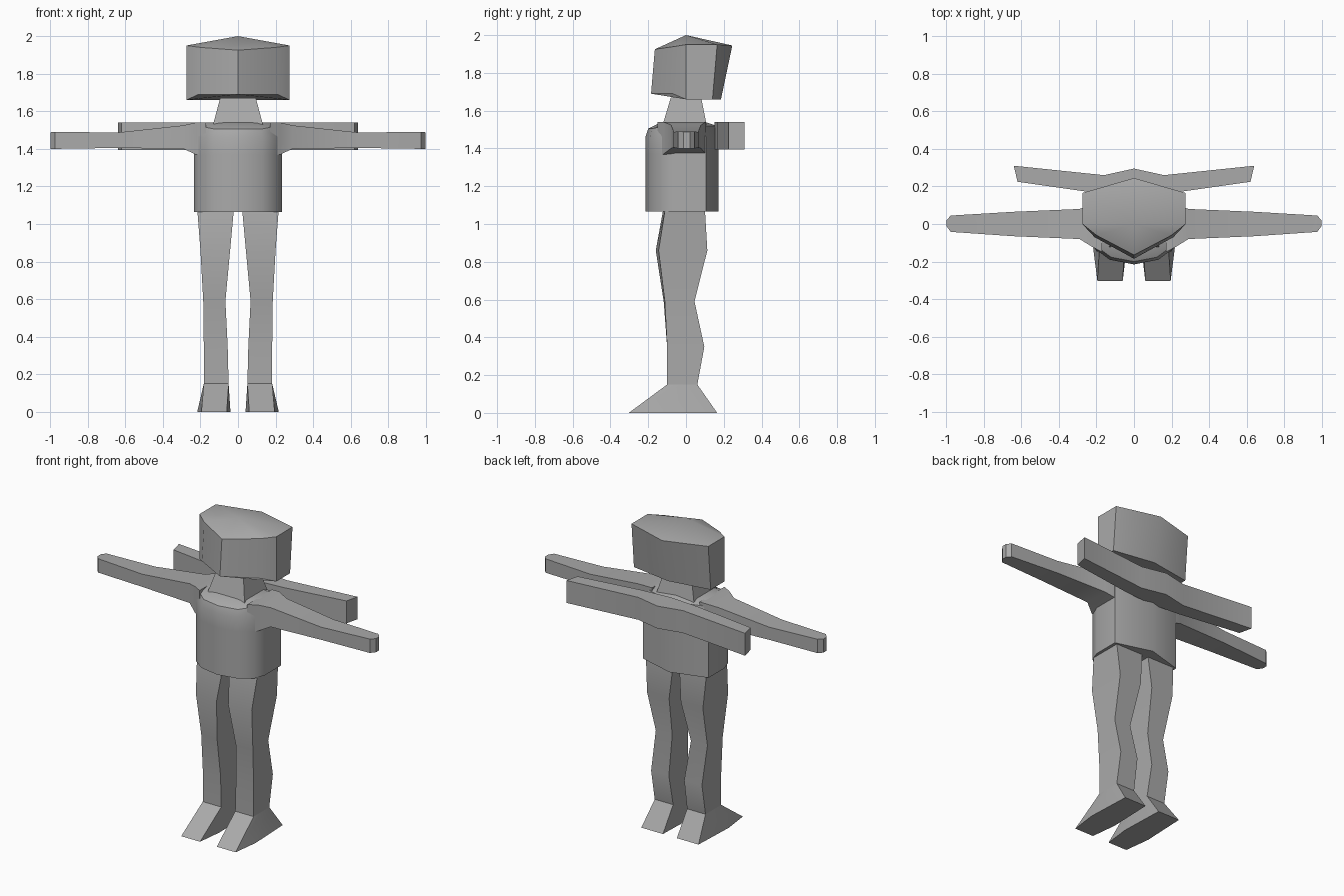
import bpy, math

if "Cube" in bpy.data.objects:
    bpy.data.objects.remove(bpy.data.objects["Cube"])

grey = bpy.data.materials.new("plain grey")
grey.diffuse_color = (0.4, 0.4, 0.4, 1)
grey.use_nodes = True
grey.node_tree.nodes["Principled BSDF"].inputs["Base Color"].default_value = grey.diffuse_color


def loft(name, rings, angle=35, apex=None):
    """Skin a stack of equal-length rings; close the end with a cap or an apex."""
    n = len(rings[0])
    verts = [p for r in rings for p in r]
    faces = [list(range(n))[::-1]]
    for k in range(len(rings) - 1):
        a, b = k * n, (k + 1) * n
        faces += [[a + i, a + (i + 1) % n, b + (i + 1) % n, b + i] for i in range(n)]
    last = (len(rings) - 1) * n
    if apex:
        verts.append(apex)
        faces += [[last + i, last + (i + 1) % n, len(verts) - 1] for i in range(n)]
    else:
        faces.append([last + i for i in range(n)])
    me = bpy.data.meshes.new(name)
    me.from_pydata(verts, [], faces)
    ob = bpy.data.objects.new(name, me)
    bpy.context.collection.objects.link(ob)
    me.materials.append(grey)
    bpy.ops.object.select_all(action='DESELECT')
    ob.select_set(True)
    bpy.context.view_layer.objects.active = ob
    bpy.ops.object.mode_set(mode='EDIT')
    bpy.ops.mesh.select_all(action='SELECT')
    bpy.ops.mesh.normals_make_consistent(inside=False)
    bpy.ops.object.mode_set(mode='OBJECT')
    bpy.ops.object.shade_smooth_by_angle(angle=math.radians(angle))
    return ob


def sym(half):
    """Close a half outline that starts and ends on the centre plane."""
    return half + [(-x, y, z) for x, y, z in half[-2:0:-1]]


# head: five-sided half outline with a shallow pointed crown
loft("head", [
    sym([(0, -.185, 1.69), (.21, -.07, 1.69), (.275, 0, 1.66), (.275, .14, 1.66), (0, .185, 1.66)]),
    sym([(0, -.165, 1.925), (.20, -.06, 1.94), (.275, 0, 1.95), (.275, .165, 1.95), (0, .245, 1.945)]),
], apex=(0, 0, 2))

# neck
loft("neck", [[(x * a, y0 if y < 0 else y1, z) for x, y in ((-1, -1), (1, -1), (1, 1), (-1, 1))]
              for a, y0, y1, z in ((.135, -.125, .11, 1.52), (.095, -.08, .08, 1.67))])

# torso: rounded front, flat sides, shallow ridged back
plan = [(0, -.215), (.13, -.19), (.21, -.13), (.235, -.06), (.235, .105), (0, .172)]
loft("torso", [sym([(x * s, y * t, z - d * (y < -.15)) for x, y in plan])
               for s, t, z, d in ((1, 1, 1.065, 0), (1, 1, 1.37, 0), (1, 1, 1.46, 0),
                                  (.94, .93, 1.52, .015), (.80, .6, 1.54, 0))])

# back board: long strip bent forward at the middle
outline = sym([(0, .295), (.16, .26), (.64, .31), (.62, .225), (.20, .165), (0, .15)]
              and [(0, .295, 0), (.16, .26, 0), (.64, .31, 0), (.62, .225, 0), (.20, .165, 0), (0, .15, 0)])
loft("back_board", [[(x, y, z) for x, y, _ in outline] for z in (1.395, 1.54)], angle=25)

for side, s in (("left", 1), ("right", -1)):
    # arm: x, front y, back y, bottom z, top z
    loft(side + "_arm", [[(s * x, y0, z0), (s * x, y1, z0), (s * x, y1, z1), (s * x, y0, z1)]
                         for x, y0, y1, z0, z1 in ((.17, -.15, .105, 1.36, 1.54),
                                                   (.225, -.12, .105, 1.37, 1.54),
                                                   (.29, -.08, .08, 1.4, 1.525),
                                                   (.64, -.065, .065, 1.405, 1.487),
                                                   (.975, -.042, .045, 1.4, 1.49),
                                                   (.998, -.012, .02, 1.4, 1.488))])
    # leg: z, inner x, outer x, inner front y, outer front y, back y
    loft(side + "_leg", [[(s * xi, fi, z), (s * xo, fo, z), (s * xo, b, z), (s * xi, b, z)]
                         for z, xi, xo, fi, fo, b in ((.15, .05, .182, -.1, -.1, .06),
                                                      (.35, .055, .182, -.1, -.1, .097),
                                                      (.59, .067, .185, -.118, -.112, .045),
                                                      (.86, .042, .2, -.16, -.145, .113),
                                                      (1.08, .022, .217, -.12, -.11, .1))])
    # foot: flares from the ankle to a long flat sole
    loft(side + "_foot", [
        [(s * .06, -.303, 0), (s * .195, -.303, 0), (s * .217, -.13, 0),
         (s * .205, .165, 0), (s * .05, .165, 0), (s * .04, -.13, 0)],
        [(s * .05, -.1, .15), (s * .182, -.1, .15), (s * .182, -.03, .15),
         (s * .182, .06, .15), (s * .05, .06, .15), (s * .05, -.03, .15)]])
